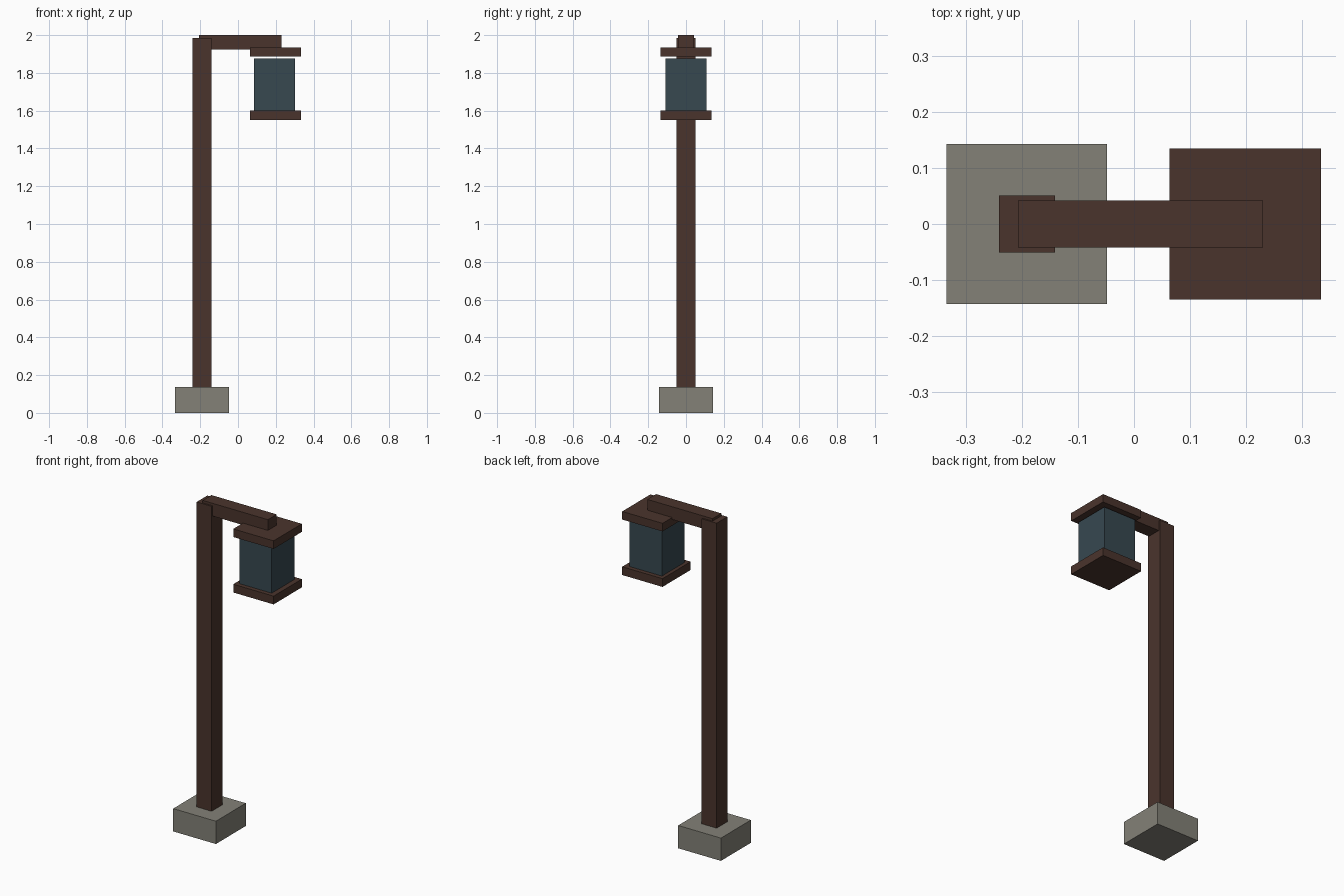
import bpy

if "Cube" in bpy.data.objects:
    bpy.data.objects.remove(bpy.data.objects["Cube"])


def material(name, rgb):
    """Flat colour from 8-bit sRGB, stored as linear values."""
    lin = [((c / 255 + 0.055) / 1.055) ** 2.4 for c in rgb]
    m = bpy.data.materials.new(name)
    m.diffuse_color = (*lin, 1)
    m.use_nodes = True
    m.node_tree.nodes["Principled BSDF"].inputs["Base Color"].default_value = m.diffuse_color
    return m


def box(name, mat, x, y, z):
    """Box from its x, y and z ranges."""
    lo, hi = zip(x, y, z)
    bpy.ops.mesh.primitive_cube_add(
        size=1, location=[(a + b) / 2 for a, b in zip(lo, hi)])
    ob = bpy.context.object
    ob.name = name
    ob.scale = [b - a for a, b in zip(lo, hi)]
    bpy.ops.object.transform_apply(location=False, rotation=False, scale=True)
    ob.data.materials.append(mat)
    return ob


wood = material("dark_wood", (74, 52, 44))
glass = material("blue_grey_glass", (55, 72, 80))
stone = material("grey_stone", (131, 129, 119))

# Footing, post and overhanging arm
box("stone_base", stone, (-0.334, -0.048), (-0.143, 0.143), (0, 0.138))
box("post", wood, (-0.241, -0.141), (-0.051, 0.051), (0.13, 1.985))
box("arm", wood, (-0.207, 0.23), (-0.042, 0.042), (1.923, 2.0))

# Lantern: two plates with the glass body, a thin gap under the top plate
for name, z0, z1 in (("lantern_bottom", 1.55, 1.60), ("lantern_top", 1.886, 1.935)):
    box(name, wood, (0.063, 0.333), (-0.135, 0.135), (z0, z1))
box("lantern_glass", glass, (0.085, 0.302), (-0.109, 0.109), (1.598, 1.877))
